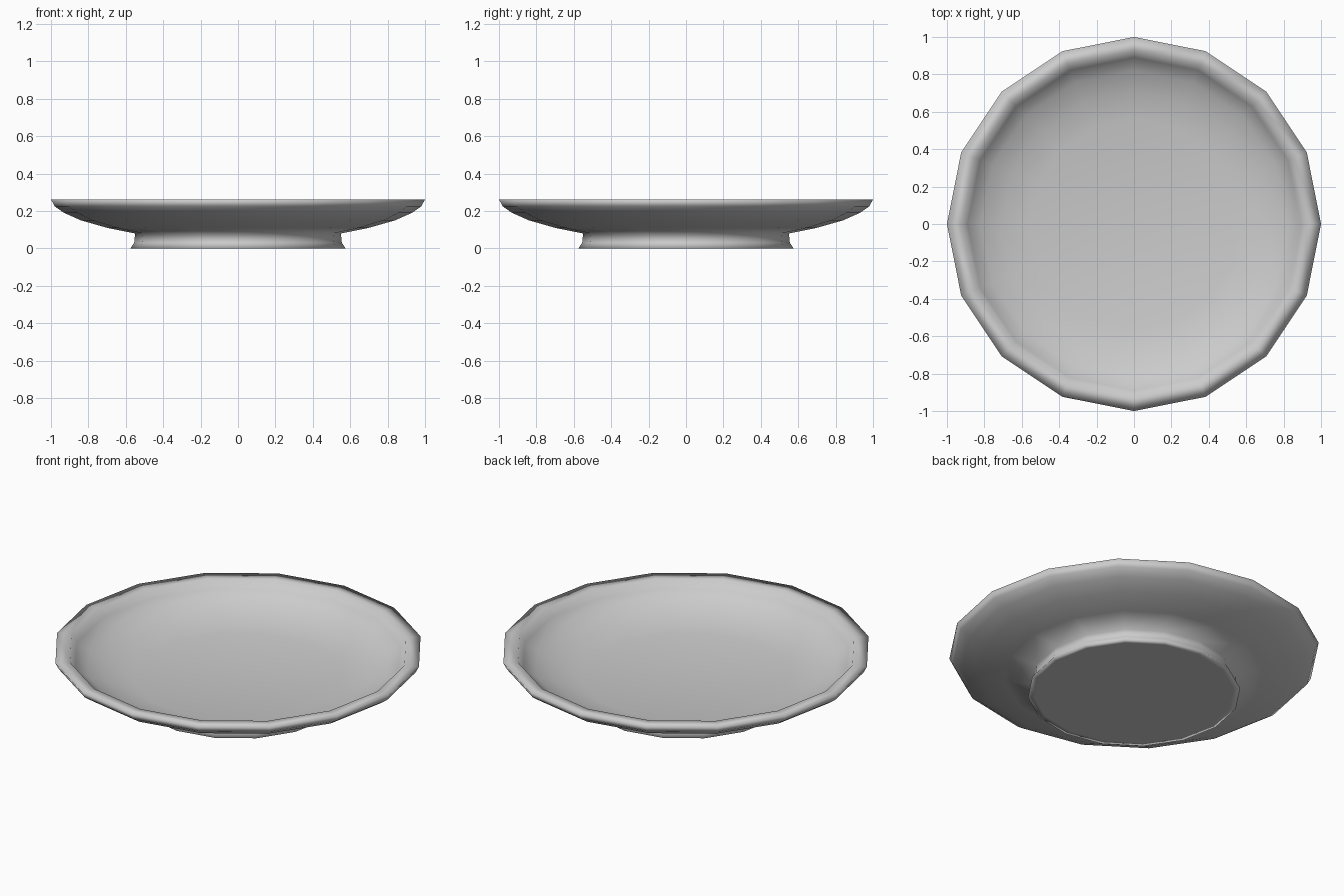
import bpy, bmesh
from math import cos, sin, pi

if "Cube" in bpy.data.objects:
    bpy.data.objects.remove(bpy.data.objects["Cube"])

SIDES = 16

# Profile (radius, height): underside, flared foot, bowl, rim, inside, floor
PROFILE = [
    (0.54, 0.0), (0.575, 0.0), (0.555, 0.03), (0.55, 0.08),
    (0.70, 0.11), (0.84, 0.15), (0.93, 0.19), (0.98, 0.225), (1.0, 0.262),
    (0.92, 0.262), (0.89, 0.215), (0.82, 0.17), (0.71, 0.13), (0.56, 0.10),
]


def lathe(name, profile, sides):
    """Spin a profile round z, closing both ends with fans."""
    bm = bmesh.new()
    rings = [[bm.verts.new((r * cos(2 * pi * i / sides), r * sin(2 * pi * i / sides), z))
              for i in range(sides)] for r, z in profile]
    bottom = bm.verts.new((0, 0, profile[0][1]))
    top = bm.verts.new((0, 0, profile[-1][1]))
    for i in range(sides):
        j = (i + 1) % sides
        for a, b in zip(rings, rings[1:]):
            bm.faces.new((a[i], a[j], b[j], b[i]))
        bm.faces.new((bottom, rings[0][j], rings[0][i]))
        bm.faces.new((top, rings[-1][i], rings[-1][j]))
    bmesh.ops.recalc_face_normals(bm, faces=bm.faces)
    for f in bm.faces:
        f.smooth = True
    mesh = bpy.data.meshes.new(name)
    bm.to_mesh(mesh)
    bm.free()
    obj = bpy.data.objects.new(name, mesh)
    bpy.context.collection.objects.link(obj)
    return obj


# Footed plate
lathe("plate", PROFILE, SIDES)
